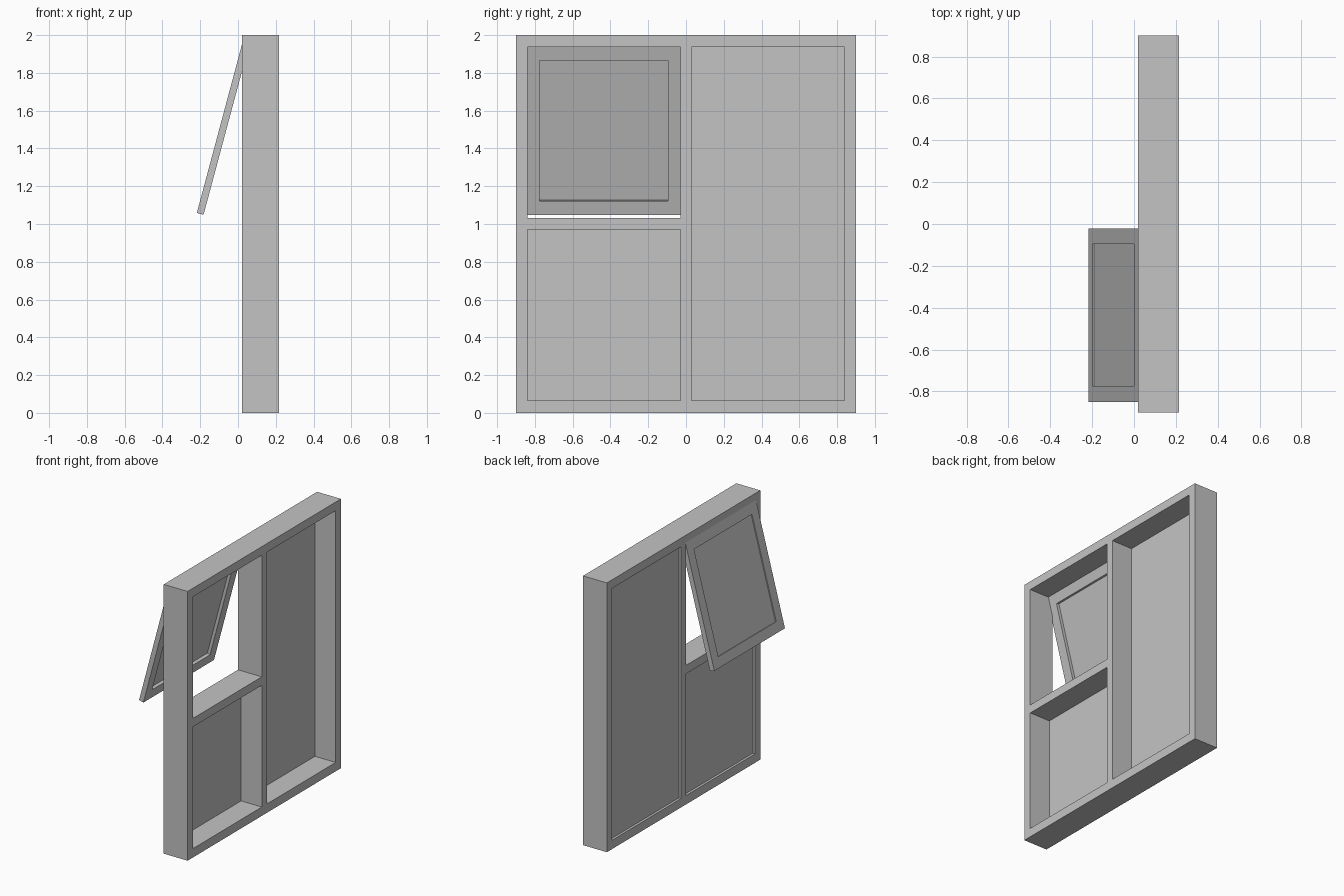
import bpy
import bmesh
import math

cube = bpy.data.objects.get("Cube")
if cube:
    bpy.data.objects.remove(cube, do_unlink=True)

grey = bpy.data.materials.new("plain grey")
grey.use_nodes = True
colour = (0.55, 0.55, 0.55, 1.0)
grey.diffuse_color = colour
grey.node_tree.nodes["Principled BSDF"].inputs["Base Color"].default_value = colour


def panel(name, x0, x1, ys, zs, holes=()):
    """Slab in the y-z plane, divided at ys and zs, with the hole cells left open."""
    bm = bmesh.new()
    verts = {(i, j): bm.verts.new((x0, y, z))
             for i, y in enumerate(ys) for j, z in enumerate(zs)}
    for i in range(len(ys) - 1):
        for j in range(len(zs) - 1):
            if (i, j) not in holes:
                bm.faces.new([verts[c] for c in
                              ((i, j), (i + 1, j), (i + 1, j + 1), (i, j + 1))])
    front = bmesh.ops.extrude_face_region(bm, geom=bm.faces[:])["geom"]
    moved = [v for v in front if isinstance(v, bmesh.types.BMVert)]
    bmesh.ops.translate(bm, verts=moved, vec=(x1 - x0, 0, 0))
    loose = [v for v in bm.verts if not v.link_faces]
    bmesh.ops.delete(bm, geom=loose, context='VERTS')
    bmesh.ops.recalc_face_normals(bm, faces=bm.faces[:])
    mesh = bpy.data.meshes.new(name)
    bm.to_mesh(mesh)
    bm.free()
    mesh.materials.append(grey)
    obj = bpy.data.objects.new(name, mesh)
    bpy.context.collection.objects.link(obj)
    return obj


# Fixed frame with one tall opening and two stacked openings
FACE, BACK = 0.02, 0.216
ys = [-0.9, -0.838, -0.029, 0.029, 0.838, 0.9]
zs = [0, 0.066, 0.97, 1.033, 1.936, 2.0]
holes = {(1, 1), (1, 3), (3, 1), (3, 2), (3, 3)}
panel("window_frame", FACE, BACK, ys, zs, holes)

# Fixed panes, set close to the outer face
panel("tall_pane", 0.038, 0.046, ys[3:5], [zs[1], zs[4]])
panel("lower_pane", 0.038, 0.046, ys[1:3], zs[1:3])

# Top-hung sash, swung outward about its upper outer edge
RAIL, HEIGHT, THICK = 0.0745, 0.92, 0.037
y0, y1 = -0.85, -0.021
sash_ys = [y0, y0 + RAIL, y1 - RAIL, y1]
sash_zs = [-HEIGHT, RAIL - HEIGHT, -RAIL, 0]
sash = panel("sash_frame", 0, THICK, sash_ys, sash_zs, {(1, 1)})
pane = panel("sash_pane", 0.007, 0.014, sash_ys[1:3], sash_zs[1:3])
for part in (sash, pane):
    part.location = (FACE, 0, 1.947)
    part.rotation_euler = (0, math.radians(15), 0)
